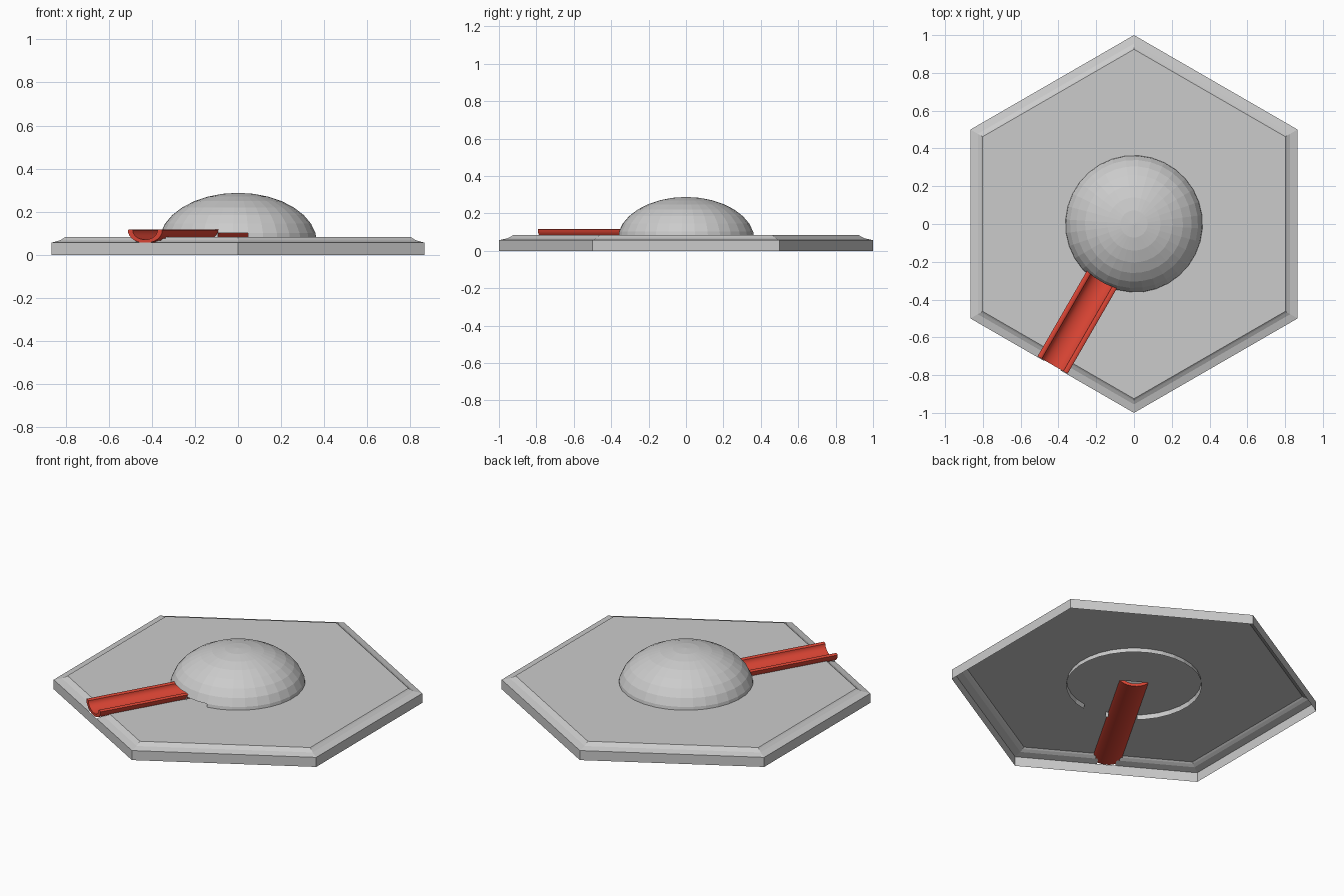
import bpy, bmesh
from math import sin, cos, pi, radians
from mathutils import Vector

if "Cube" in bpy.data.objects:
    bpy.data.objects.remove(bpy.data.objects["Cube"])

OUT = Vector((-0.5, -cos(pi / 6), 0))      # direction the spout runs
SIDE = Vector((cos(pi / 6), -0.5, 0))      # across the spout
RIM, HALF, DEEP, LENGTH = 0.118, 0.092, 0.063, 0.862


def finish(name, bm):
    me = bpy.data.meshes.new(name)
    bm.to_mesh(me)
    bm.free()
    ob = bpy.data.objects.new(name, me)
    bpy.context.collection.objects.link(ob)
    return ob


def lathe(bm, profile, sides, start):
    rings = [[bm.verts.new((r * cos(start + 2 * pi * i / sides),
                            r * sin(start + 2 * pi * i / sides), z))
              for i in range(sides)] for r, z in profile]
    for a, b in zip(rings, rings[1:]):
        for i in range(sides):
            j = (i + 1) % sides
            bm.faces.new((a[i], a[j], b[j], b[i]))
    return rings


def cut_slot(bm, near, low_cut):
    """Remove the faces lying inside the outline of the spout."""
    planes = [(OUT * near, OUT), (Vector((0, 0, RIM)), Vector((0, 0, 1)))]
    for w in (0.03, 0.05, 0.065, 0.078, 0.088):
        planes += [(SIDE * w, SIDE), (SIDE * -w, SIDE)]
    for co, no in planes:
        faces = [f for f in bm.faces if max(v.co.dot(OUT) for v in f.verts) > near
                 and min(v.co.dot(SIDE) for v in f.verts) < 0.1
                 and max(v.co.dot(SIDE) for v in f.verts) > -0.1
                 and min(v.co.z for v in f.verts) < low_cut]
        geom = set(faces)
        for f in faces:
            geom.update(f.edges)
            geom.update(f.verts)
        bmesh.ops.bisect_plane(bm, geom=list(geom), plane_co=co, plane_no=no, dist=1e-5)

    def inside(f):
        c = f.calc_center_median()
        e = (c.dot(SIDE) / HALF) ** 2 + ((RIM - c.z) / DEEP) ** 2
        return c.dot(OUT) > near and c.z < RIM and e < 1
    bmesh.ops.delete(bm, geom=[f for f in bm.faces if inside(f)], context='FACES')


# Hexagonal base: open shell underneath, concave bevel around the top
bm = bmesh.new()
rings = lathe(bm, [(1, 0), (1, 0.057), (0.955, 0.067), (0.935, 0.077), (0.925, 0.084)],
              6, radians(30))
bm.faces.new(rings[-1])
cut_slot(bm, 0.0, 1)
finish("hex_base", bm)

# Flattened dome, open below, dipping through the base
bm = bmesh.new()
prof = [(0.367 * cos(pi * k / 16), 0.057 + 0.231 * sin(pi * k / 16)) for k in range(8)]
rings = lathe(bm, prof, 32, radians(-82.5))
top = bm.verts.new((0, 0, 0.288))
for i in range(32):
    bm.faces.new((rings[-1][i], rings[-1][(i + 1) % 32], top))
# small gap in the lowest row beside the spout
gap = [f for f in bm.faces if set(f.verts) <= set(rings[0] + rings[1])
       and set(f.verts) & {rings[0][31]}]
bmesh.ops.delete(bm, geom=gap, context='FACES')
cut_slot(bm, 0.2, RIM)
finish("dome", bm)

# Half-round spout with thick rounded rims
N = 16
outer = [(-HALF * cos(pi * i / N), RIM - 0.004 - (DEEP - 0.004) * sin(pi * i / N)) for i in range(N + 1)]
inner = [(0.066 * cos(pi * i / N), RIM - 0.004 - 0.043 * sin(pi * i / N)) for i in range(N + 1)]
section = outer + [(0.086, RIM), (0.072, RIM)] + inner + [(-0.072, RIM), (-0.086, RIM)]
bm = bmesh.new()
ends = [[bm.verts.new(SIDE * s + OUT * d + Vector((0, 0, z))) for s, z in section]
        for d in (0, LENGTH)]
n = len(section)
for i in range(n):
    j = (i + 1) % n
    bm.faces.new((ends[0][i], ends[0][j], ends[1][j], ends[1][i]))
bm.faces.new(ends[0])
bm.faces.new(ends[1])
bmesh.ops.recalc_face_normals(bm, faces=bm.faces)
spout = finish("spout", bm)
red = bpy.data.materials.new("red")
red.diffuse_color = (0.72, 0.06, 0.035, 1)
red.use_nodes = True
red.node_tree.nodes["Principled BSDF"].inputs["Base Color"].default_value = red.diffuse_color
spout.data.materials.append(red)
bpy.context.view_layer.objects.active = spout
spout.select_set(True)
bpy.ops.object.shade_smooth_by_angle(angle=radians(35))
